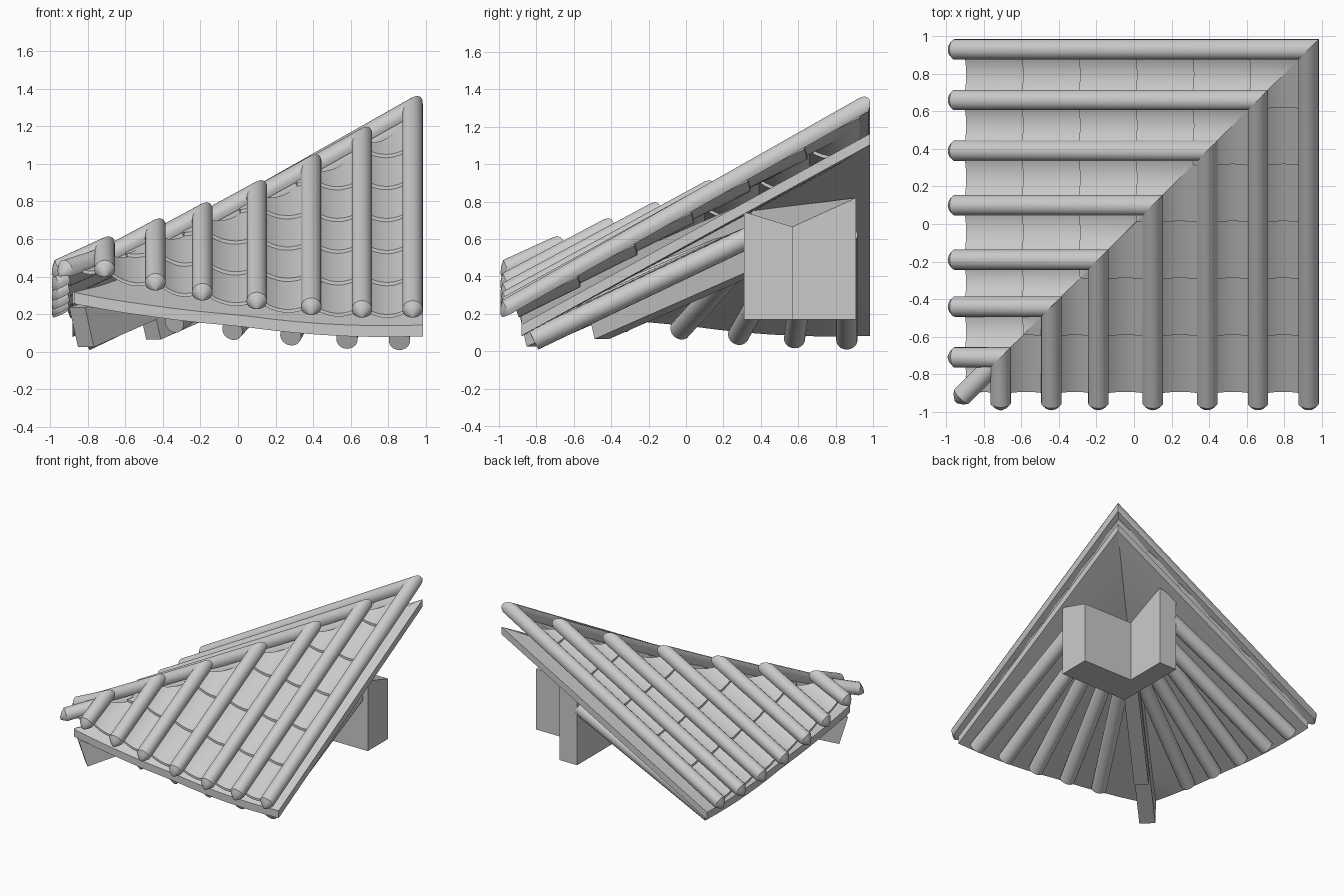
import bpy, bmesh, math
from mathutils import Vector, Matrix

cube = bpy.data.objects.get("Cube")
if cube:
    bpy.data.objects.remove(cube, do_unlink=True)

grey = bpy.data.materials.new("plain_grey")
grey.use_nodes = True
colour = (0.6, 0.6, 0.6, 1)
grey.diffuse_color = colour
grey.node_tree.nodes["Principled BSDF"].inputs["Base Color"].default_value = colour

TUBE_X = [-0.71, -0.44, -0.19, 0.10, 0.39, 0.66, 0.93]
SWAP = Matrix(((0, 1, 0, 0), (1, 0, 0, 0), (0, 0, 1, 0), (0, 0, 0, 1)))


def finish(bm, name, hip_cut=False, both=False, smooth=True):
    """Trim at the hip plane, optionally mirror across it, and make the object."""
    geom = bm.verts[:] + bm.edges[:] + bm.faces[:]
    if hip_cut:
        bmesh.ops.bisect_plane(bm, geom=geom, plane_co=(0, 0, 0),
                               plane_no=(-1, 1, 0), clear_outer=True)
    bmesh.ops.recalc_face_normals(bm, faces=bm.faces[:])
    names = [("front_" + name, False), ("side_" + name, True)] if both else [(name, False)]
    for label, swapped in names:
        if swapped:
            bm.transform(SWAP)
            bmesh.ops.reverse_faces(bm, faces=bm.faces[:])
        mesh = bpy.data.meshes.new(label)
        bm.to_mesh(mesh)
        mesh.materials.append(grey)
        obj = bpy.data.objects.new(label, mesh)
        bpy.context.collection.objects.link(obj)
        if smooth:
            bpy.ops.object.select_all(action='DESELECT')
            obj.select_set(True)
            bpy.context.view_layer.objects.active = obj
            bpy.ops.object.shade_smooth_by_angle(angle=math.radians(35))
    bm.free()


def roof(x, y):
    """Height of the front slope, with upswept eave corner."""
    eave = 0.27 - 0.152 * x + 0.095 * x * x
    return eave + (0.543 + 0.025 * x - 0.25 * max(0, -x - 0.44)) * (y + 0.98)


def slab(bm, func, nu, nv, thick):
    """Closed sheet following func(u, v)."""
    layers = []
    for drop in (0, thick):
        layers.append([[bm.verts.new(Vector(func(i / nu, j / nv)) - Vector((0, 0, drop)))
                        for j in range(nv + 1)] for i in range(nu + 1)])
    top, low = layers
    for i in range(nu):
        for j in range(nv):
            for g in layers:
                bm.faces.new((g[i][j], g[i + 1][j], g[i + 1][j + 1], g[i][j + 1]))
    for i in range(nu):
        for j in (0, nv):
            bm.faces.new((top[i][j], top[i + 1][j], low[i + 1][j], low[i][j]))
    for j in range(nv):
        for i in (0, nu):
            bm.faces.new((top[i][j], top[i][j + 1], low[i][j + 1], low[i][j]))


def cover_tube(bm, start, end, r):
    """Rounded cover tile with a flat base and a pointed nose at the start."""
    start, end = Vector(start), Vector(end)
    d = (end - start).normalized()
    side = d.cross(Vector((0, 0, 1))).normalized()
    up = side.cross(d)
    length = (end - start).length
    angles = [math.radians(-35 + 25 * k) for k in range(11)]
    rings = []
    for along, s in ((0, 0.2), (0.02, 0.65), (0.045, 1), (length, 1)):
        c = start + d * along - up * r * 0.4 * (1 - s)
        rings.append([bm.verts.new(c + r * s * (side * math.cos(a) + up * math.sin(a)))
                      for a in angles])
    n = len(angles)
    for a, b in zip(rings, rings[1:]):
        for k in range(n):
            bm.faces.new((a[k], a[(k + 1) % n], b[(k + 1) % n], b[k]))
    bm.faces.new(rings[0])
    bm.faces.new(rings[-1])


def rod(bm, start, end, r):
    start, end = Vector(start), Vector(end)
    d = end - start
    mat = Matrix.Translation((start + end) / 2) @ d.to_track_quat('Z', 'Y').to_matrix().to_4x4()
    bmesh.ops.create_cone(bm, cap_ends=True, segments=20, radius1=r, radius2=r,
                          depth=d.length, matrix=mat)


# Cover tubes, mitred along the hip
bm = bmesh.new()
for x in TUBE_X:
    cover_tube(bm, (x, -0.995, roof(x, -0.995)), (x, x + 0.12, roof(x, x + 0.12)), 0.055)
finish(bm, "cover_tubes", hip_cut=True, both=True)

# Short tube at the hip corner
bm = bmesh.new()
cover_tube(bm, (-0.95, -0.95, 0.425), (-0.75, -0.75, 0.49), 0.055)
finish(bm, "hip_corner_tube")

# Overlapping concave tiles between the tubes
bm = bmesh.new()
edges = [-0.92] + TUBE_X
for a, b in zip(edges, edges[1:]):
    for row in range(7):
        y0 = -0.91 + 0.303 * row
        if y0 > b:
            break

        def tile(u, v):
            sag = 0.055 * (1 - (2 * u - 1) ** 2)
            x, y = a + (b - a) * u, y0 + 0.33 * v + 0.3 * sag
            return x, y, roof(x, y) - 0.005 - sag - 0.022 * v
        slab(bm, tile, 8, 1, 0.018)
finish(bm, "channel_tiles", hip_cut=True, both=True)

# Roof boards beneath the tiles
bm = bmesh.new()


def board(u, v):
    x = -0.87 + 1.855 * u
    y = -0.88 + (x + 0.88) * v
    return x, y, roof(x, y) - 0.127 - 0.02 * (y + 0.88) - 0.085 * max(0, -x)


slab(bm, board, 14, 6, 0.06)
finish(bm, "roof_board", both=True)

# Fanned round rafters
bm = bmesh.new()
for foot, head, z in ((0.86, 0.86, 0.06), (0.58, 0.66, 0.067), (0.28, 0.58, 0.085),
                      (-0.03, 0.43, 0.115), (-0.34, 0.34, 0.155)):
    rod(bm, (foot, -0.815, z), (head, 0.36, 0.62), 0.057)
finish(bm, "rafters", both=True)


def hip_beam(name, reach, z, rise, height, width):
    """Square beam along the hip, its end cut square to its length."""
    bm = bmesh.new()
    start, end = Vector((reach, reach, z)), Vector((0.4, 0.4, z + rise * (0.4 - reach)))
    d = (end - start).normalized()
    side = d.cross(Vector((0, 0, 1))).normalized()
    up = side.cross(d)
    ends = [[bm.verts.new(p + side * s * width / 2 + up * h * height)
             for s, h in ((-1, 0), (1, 0), (1, 1), (-1, 1))] for p in (start, end)]
    for k in range(4):
        m = (k + 1) % 4
        bm.faces.new((ends[0][k], ends[0][m], ends[1][m], ends[1][k]))
    for ring in ends:
        bm.faces.new(ring)
    finish(bm, name, smooth=False)


hip_beam("upper_hip_beam", -0.81, 0.025, 0.44, 0.22, 0.12)
hip_beam("lower_hip_beam", -0.45, 0.065, 0.44, 0.13, 0.11)

# L-shaped corner support
bm = bmesh.new()
plan = [(0.35, 0.31, 0.745), (0.96, 0.31, 0.745), (0.96, 0.57, 0.665),
        (0.51, 0.57, 0.665), (0.51, 0.91, 0.82), (0.35, 0.91, 0.775)]
low = [bm.verts.new((x, y, 0.17)) for x, y, z in plan]
top = [bm.verts.new(p) for p in plan]
for k in range(6):
    m = (k + 1) % 6
    bm.faces.new((low[k], low[m], top[m], top[k]))
bm.faces.new(low)
for half in ((0, 1, 2, 3), (0, 3, 4, 5)):
    bm.faces.new([top[k] for k in half])
finish(bm, "corner_support", smooth=False)
